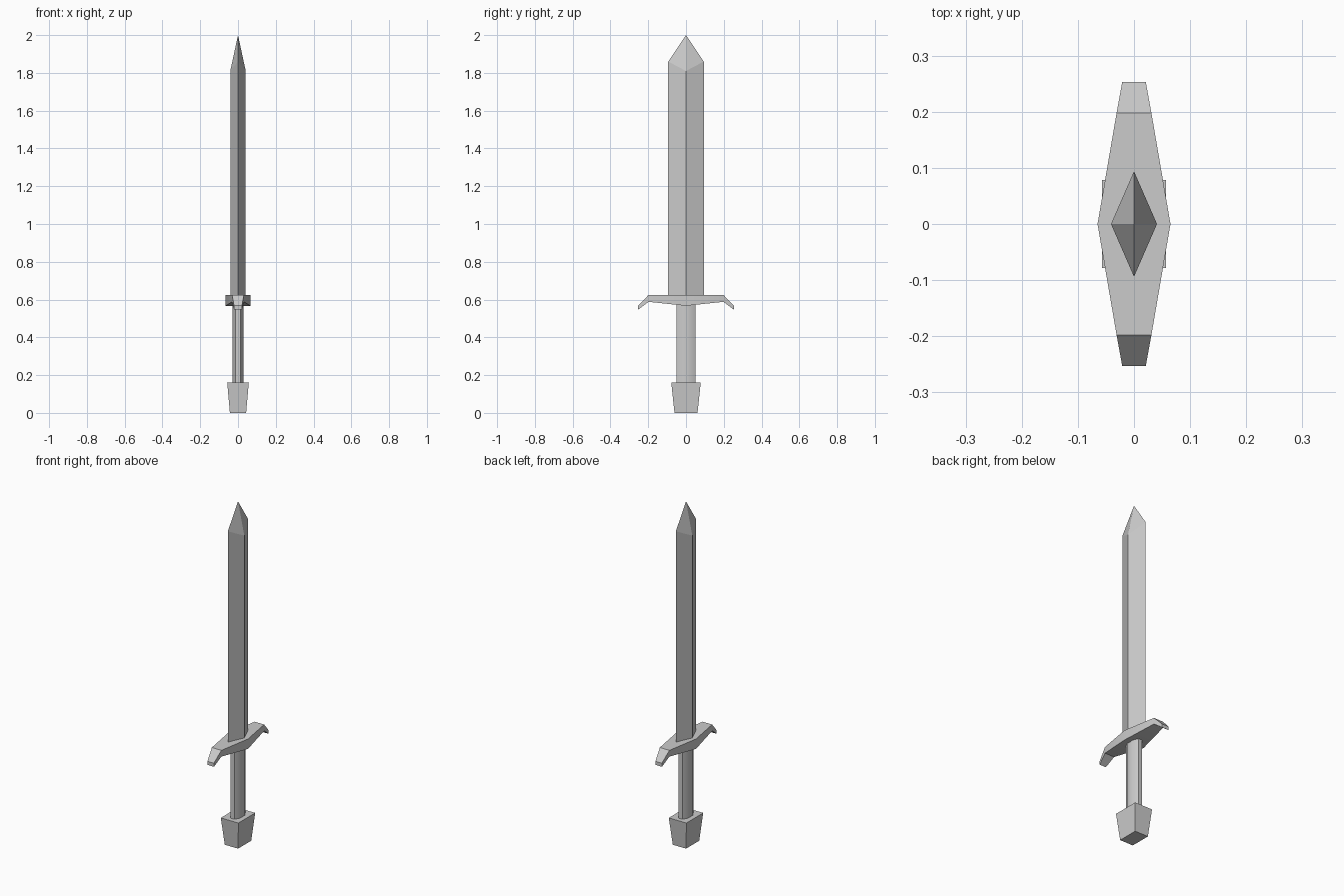
import bpy, bmesh, math

cube = bpy.data.objects.get("Cube")
if cube:
    bpy.data.objects.remove(cube)

steel = bpy.data.materials.new("grey steel")
steel.use_nodes = True
GREY = (0.6, 0.6, 0.6, 1)
steel.diffuse_color = GREY
steel.node_tree.nodes["Principled BSDF"].inputs["Base Color"].default_value = GREY


def loft(name, rings, smooth=None):
    """Skin closed rings of points and cap both ends; a one-point ring is a tip."""
    bm = bmesh.new()
    loops = [[bm.verts.new(p) for p in ring] for ring in rings]
    for a, b in zip(loops, loops[1:]):
        n = len(a)
        for i in range(n):
            j = (i + 1) % n
            if len(b) == 1:
                bm.faces.new((a[i], a[j], b[0]))
            else:
                bm.faces.new((a[i], a[j], b[j], b[i]))
    for ring in (loops[0], loops[-1]):
        if len(ring) > 2:
            bm.faces.new(ring)
    bmesh.ops.recalc_face_normals(bm, faces=bm.faces)
    mesh = bpy.data.meshes.new(name)
    bm.to_mesh(mesh)
    bm.free()
    mesh.materials.append(steel)
    obj = bpy.data.objects.new(name, mesh)
    bpy.context.collection.objects.link(obj)
    if smooth:
        bpy.ops.object.select_all(action="DESELECT")
        obj.select_set(True)
        bpy.context.view_layer.objects.active = obj
        bpy.ops.object.shade_smooth_by_angle(angle=math.radians(smooth))
    return obj


def diamond(x, y, z_ridge, z_edge):
    return [(x, 0, z_ridge), (0, y, z_edge), (-x, 0, z_ridge), (0, -y, z_edge)]


def rectangle(x, y, z):
    return [(x, -y, z), (x, y, z), (-x, y, z), (-x, -y, z)]


def octagon(x, y, z):
    k = 0.42
    quarter = [(x, y * k), (x * k, y)]
    half = quarter + [(-a, b) for a, b in reversed(quarter)]
    return [(a, b, z) for a, b in half + [(-a, -b) for a, b in half]]


# Blade: diamond section with a pointed tip
loft("blade", [diamond(0.041, 0.094, 0.60, 0.60),
               diamond(0.041, 0.094, 1.81, 1.86),
               [(0, 0, 2.0)]])

# Crossguard: stations of (y, half width, bottom, top), mirrored front to back
side = [(0.253, 0.021, 0.547, 0.568), (0.198, 0.031, 0.588, 0.625)]
stations = ([(-y, *rest) for y, *rest in side] + [(0, 0.065, 0.567, 0.625)]
            + side[::-1])
loft("crossguard", [[(-w, y, lo), (w, y, lo), (w, y, hi), (-w, y, hi)]
                    for y, w, lo, hi in stations], smooth=30)

# Grip: flattened eight-sided handle
loft("grip", [octagon(0.029, 0.051, 0.15), octagon(0.029, 0.051, 0.60)], smooth=50)

# Pommel: block that narrows downwards
loft("pommel", [rectangle(0.043, 0.061, 0), rectangle(0.057, 0.078, 0.16)])
